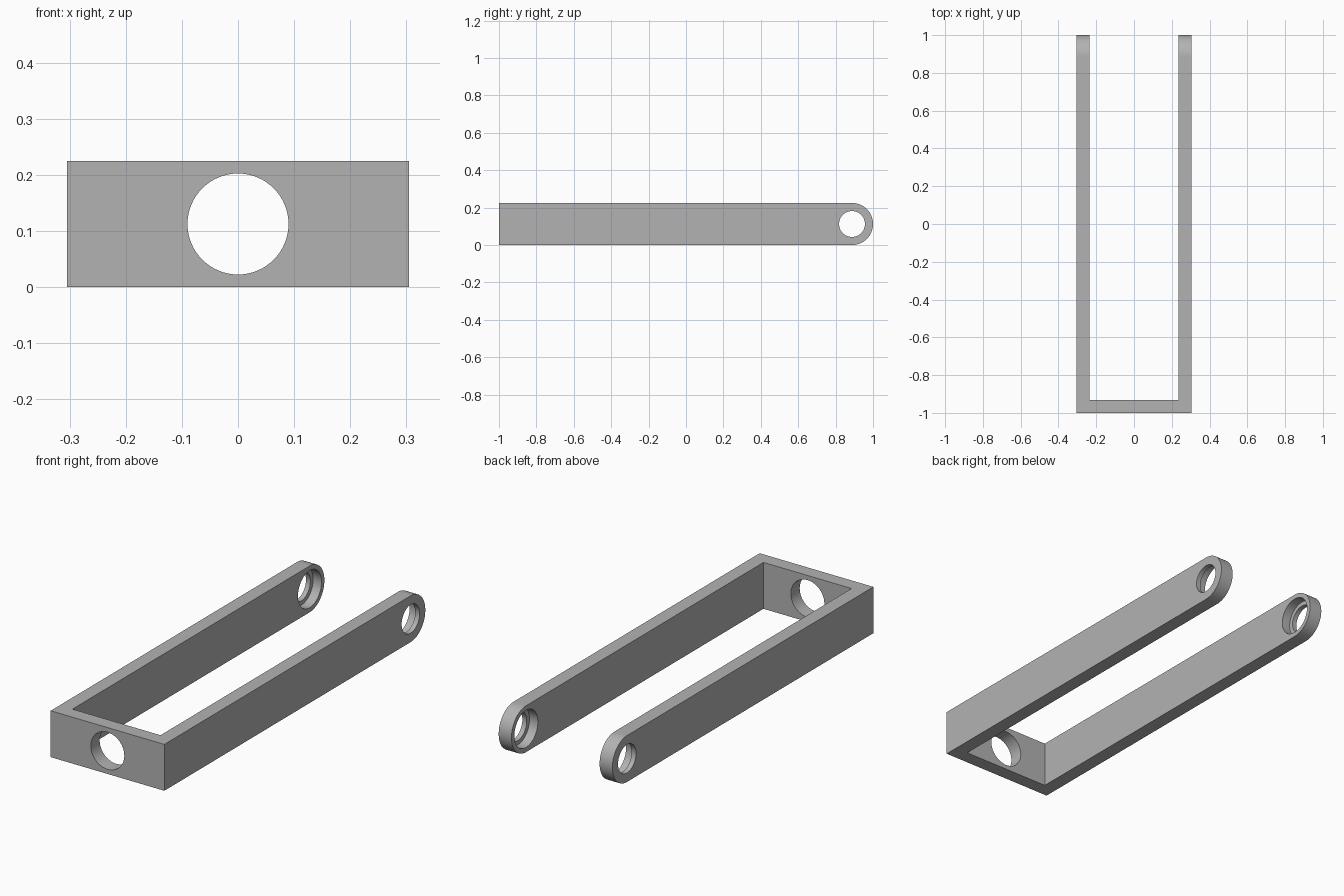
import bpy, bmesh, math
from mathutils import Matrix, Vector

if "Cube" in bpy.data.objects:
    bpy.data.objects.remove(bpy.data.objects["Cube"], do_unlink=True)

HALF_W, WALL, HEIGHT = 0.305, 0.0685, 0.225
MID = HEIGHT / 2
PIVOT_Y = 1 - MID
INNER = HALF_W - WALL

grey = bpy.data.materials.new("plain grey")
grey.use_nodes = True
colour = (0.45, 0.45, 0.45, 1)
grey.diffuse_color = colour
grey.node_tree.nodes["Principled BSDF"].inputs["Base Color"].default_value = colour


def prism(name, outline, sweep):
    """Extrude a closed 3D outline along a vector."""
    bm = bmesh.new()
    face = bm.faces.new([bm.verts.new(p) for p in outline])
    swept = bmesh.ops.extrude_face_region(bm, geom=[face])["geom"]
    verts = [g for g in swept if isinstance(g, bmesh.types.BMVert)]
    bmesh.ops.translate(bm, verts=verts, vec=Vector(sweep))
    bmesh.ops.recalc_face_normals(bm, faces=bm.faces)
    return finish(name, bm)


def cylinder(name, radius, depth, centre, axis):
    bm = bmesh.new()
    turn = Matrix.Rotation(math.pi / 2, 4, axis)
    bmesh.ops.create_cone(bm, cap_ends=True, segments=64, radius1=radius, radius2=radius,
                          depth=depth, matrix=Matrix.Translation(centre) @ turn)
    return finish(name, bm)


def finish(name, bm):
    mesh = bpy.data.meshes.new(name)
    bm.to_mesh(mesh)
    bm.free()
    mesh.materials.append(grey)
    obj = bpy.data.objects.new(name, mesh)
    bpy.context.collection.objects.link(obj)
    return obj


def cut(target, tool, operation="DIFFERENCE"):
    mod = target.modifiers.new("cut", "BOOLEAN")
    mod.operation, mod.solver, mod.object = operation, "EXACT", tool
    tool.hide_render = True
    bpy.context.view_layer.objects.active = target
    bpy.ops.object.modifier_apply(modifier=mod.name)
    bpy.data.objects.remove(tool, do_unlink=True)


# U-shaped bracket: front plate and two arms in one piece
half = [(INNER, WALL - 1), (INNER, 1.1), (HALF_W, 1.1), (HALF_W, -1)]
outline = half + [(-x, y) for x, y in reversed(half)]
bracket = prism("u_bracket", [(x, y, 0) for x, y in outline], (0, 0, HEIGHT))

# Round the arm tips with a side profile
side = [(-1.1, HEIGHT + 0.1), (-1.1, -0.1), (0.8, -0.1), (0.8, 0)]
for i in range(49):
    a = math.pi * (i / 48 - 0.5)
    side.append((PIVOT_Y + MID * math.cos(a), MID + MID * math.sin(a)))
side += [(0.8, HEIGHT), (0.8, HEIGHT + 0.1)]
cut(bracket, prism("side_profile", [(-0.5, y, z) for y, z in side], (1, 0, 0)), "INTERSECT")

# Front hole, pivot holes and bearing recesses on the inner arm faces
cut(bracket, cylinder("front_hole", 0.09, 0.3, (0, -1, MID), "X"))
cut(bracket, cylinder("pivot_hole", 0.069, 1, (0, PIVOT_Y, MID), "Y"))
RECESS = 0.045
cut(bracket, cylinder("bearing_recess", 0.09, 2 * (INNER + RECESS), (0, PIVOT_Y, MID), "Y"))

bpy.ops.object.select_all(action="DESELECT")
bracket.select_set(True)
bpy.context.view_layer.objects.active = bracket
bpy.ops.object.shade_smooth_by_angle(angle=math.radians(30))
